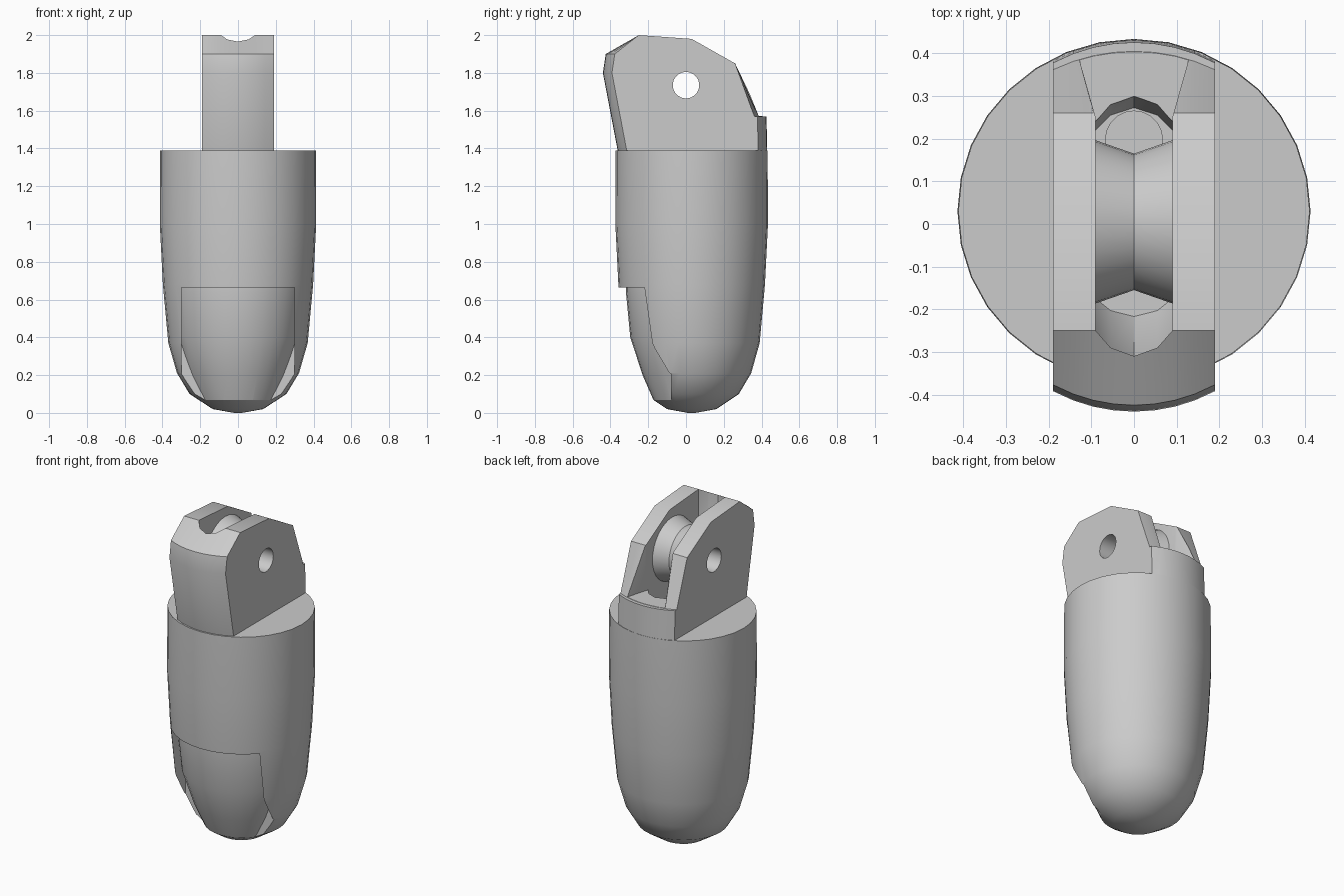
import bpy, bmesh, math

old = bpy.data.objects.get("Cube")
if old:
    bpy.data.objects.remove(old, do_unlink=True)

grey = bpy.data.materials.new("plain grey")
grey.use_nodes = True
grey.diffuse_color = (0.6, 0.6, 0.6, 1)
grey.node_tree.nodes["Principled BSDF"].inputs["Base Color"].default_value = (0.6, 0.6, 0.6, 1)

CY = 0.03  # axis of the round body


def loft(name, rings, closed=False):
    """Skin a stack of equal-length rings; cap both ends unless closed."""
    bm = bmesh.new()
    loops = [[bm.verts.new(p) for p in ring] for ring in rings]
    pairs = list(zip(loops, loops[1:]))
    if closed:
        pairs.append((loops[-1], loops[0]))
    else:
        bm.faces.new(loops[0])
        bm.faces.new(loops[-1])
    for a, b in pairs:
        for i in range(len(a)):
            j = (i + 1) % len(a)
            bm.faces.new((a[i], a[j], b[j], b[i]))
    bmesh.ops.recalc_face_normals(bm, faces=bm.faces)
    mesh = bpy.data.meshes.new(name)
    bm.to_mesh(mesh)
    bm.free()
    mesh.materials.append(grey)
    ob = bpy.data.objects.new(name, mesh)
    bpy.context.collection.objects.link(ob)
    return ob


def circle(r, z, n=32, cy=CY, sx=1.0):
    return [(r * sx * math.sin(math.tau * i / n), cy - r * math.cos(math.tau * i / n), z)
            for i in range(n)]


def x_circle(r, x, cy, cz, n=32):
    return [(x, cy + r * math.cos(math.tau * i / n), cz + r * math.sin(math.tau * i / n))
            for i in range(n)]


def block(name, x0, x1, y0, y1, z0, z1):
    return loft(name, [[(x0, y0, z), (x1, y0, z), (x1, y1, z), (x0, y1, z)] for z in (z0, z1)])


def combine(target, tool, operation):
    """Apply a boolean and throw the tool away."""
    mod = target.modifiers.new(operation.lower(), "BOOLEAN")
    mod.operation, mod.solver, mod.object = operation, "EXACT", tool
    bpy.context.view_layer.objects.active = target
    bpy.ops.object.modifier_apply(modifier=mod.name)
    bpy.data.objects.remove(tool, do_unlink=True)


# Rounded body
profile = [(0.02, 0), (0.13, 0.02), (0.25, 0.1), (0.315, 0.21), (0.36, 0.37),
           (0.388, 0.68), (0.404, 1.0), (0.402, 1.39)]
body = loft("fingertip_body", [circle(r, z, sx=1.025) for r, z in profile])

# Recessed front pad: a block less a slimmer core
core_profile = [(0.15, -0.05), (0.19, 0.04), (0.26, 0.2), (0.325, 0.4), (0.348, 0.64), (0.352, 0.8)]
pad_cutter = block("pad_cutter", -0.3, 0.3, -0.7, -0.08, 0.035, 0.665)
combine(pad_cutter, loft("pad_core", [circle(r, z, sx=1.025) for r, z in core_profile]), "DIFFERENCE")
combine(body, pad_cutter, "DIFFERENCE")

# Hinge tongue: side outline (y, z, how far the edge follows the round body)
outline = [(-0.3, 1.2, 0), (-0.362, 1.39, 1), (-0.44, 1.8, 1), (-0.425, 1.9, 1), (-0.25, 2.0, 0),
           (0.03, 1.98, 0), (0.26, 1.85, 0), (0.405, 1.57, 0.9), (0.426, 1.57, 1),
           (0.43, 1.39, 1), (0.36, 1.2, 0)]
rings = []
for i in range(9):
    x = -0.19 + 0.38 * i / 8
    sag = 0.4 - math.sqrt(0.16 - x * x)
    rings.append([(x, y - math.copysign(sag * f, y), z) for y, z, f in outline])
combine(body, loft("tongue", rings), "UNION")

# Slot with rounded ends, narrowing downwards
half = [(0.09, -0.25), (0.055, -0.29), (0, -0.31)]
front = half + [(-x, y) for x, y in half[1::-1]]
ends = front + [(-x, -y) for x, y in front]


def slot_ring(z, front_scale, back_scale):
    return [(x, y * (front_scale if y < 0 else back_scale), z) for x, y in ends]


slot = loft("slot_cutter", [slot_ring(1.45, 0.7, 0.88), slot_ring(1.62, 1, 1), slot_ring(2.1, 1, 1)])
combine(body, slot, "DIFFERENCE")

# Flared opening at the back
flare = [(-0.09, 0.1), (0.09, 0.1), (0.09, 0.25), (0.135, 0.41), (0.15, 0.5),
         (-0.15, 0.5), (-0.135, 0.41), (-0.09, 0.25)]
combine(body, loft("flare_cutter", [[(x, y, z) for x, y in flare] for z in (1.572, 2.1)]), "DIFFERENCE")

# Cord hole in the slot floor and pin hole through the cheeks
combine(body, loft("cord_cutter", [circle(0.067, z, 20, 0.198) for z in (1.0, 1.6)]), "DIFFERENCE")
combine(body, loft("pin_cutter", [x_circle(0.07, x, 0, 1.735) for x in (-0.3, 0.3)]), "DIFFERENCE")

# Grooved pulley with a bore
pulley_section = [(0.07, -0.092), (0.192, -0.092), (0.16, 0), (0.192, 0.092), (0.07, 0.092)]
pulley = loft("pulley", [x_circle(r, x, 0.005 if r > 0.1 else 0, 1.735) for r, x in pulley_section],
              closed=True)

for ob in (body, pulley):
    bpy.ops.object.select_all(action="DESELECT")
    ob.select_set(True)
    bpy.context.view_layer.objects.active = ob
    bpy.ops.object.shade_smooth_by_angle(angle=math.radians(30))
